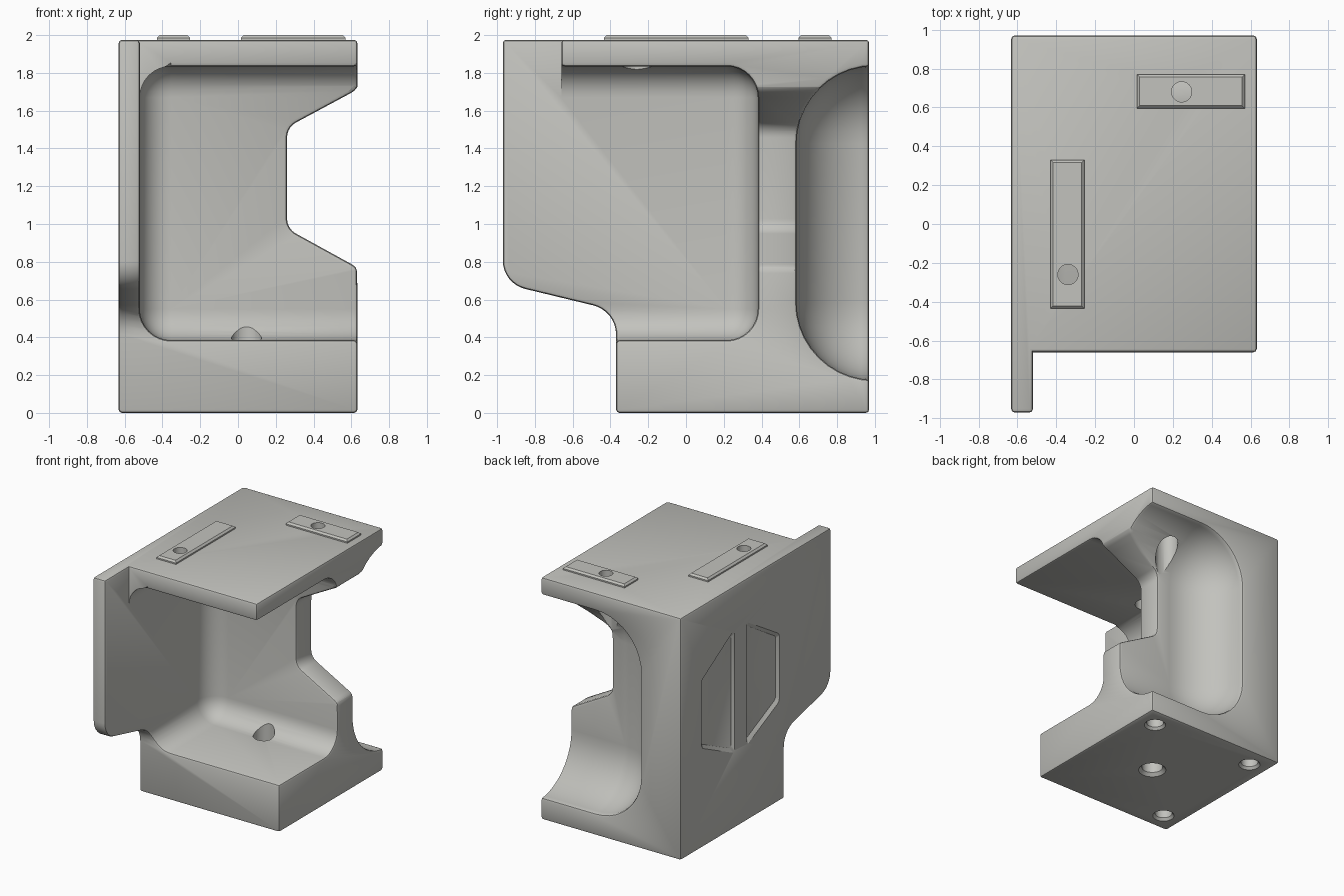
import bpy, bmesh, math
from mathutils import Vector

if "Cube" in bpy.data.objects:
    bpy.data.objects.remove(bpy.data.objects["Cube"])

grey = bpy.data.materials.new("warm_grey")
grey.diffuse_color = (0.54, 0.54, 0.51, 1)
grey.use_nodes = True
grey.node_tree.nodes["Principled BSDF"].inputs["Base Color"].default_value = grey.diffuse_color


def finish(name, bm):
    bmesh.ops.recalc_face_normals(bm, faces=bm.faces[:])
    me = bpy.data.meshes.new(name)
    bm.to_mesh(me)
    bm.free()
    me.materials.append(grey)
    ob = bpy.data.objects.new(name, me)
    bpy.context.collection.objects.link(ob)
    return ob


def box(name, lo, hi, r=0, segs=8, top_only=False):
    """Box between two corners, with optionally rounded edges."""
    bm = bmesh.new()
    bmesh.ops.create_cube(bm, size=1)
    for v in bm.verts:
        v.co = [l + (c + 0.5) * (h - l) for c, l, h in zip(v.co, lo, hi)]
    if r:
        edges = [e for e in bm.edges
                 if not top_only or all(v.co.z > hi[2] - 1e-4 for v in e.verts)]
        bmesh.ops.bevel(bm, geom=edges, offset=r, segments=segs, profile=0.5,
                        affect='EDGES', clamp_overlap=False)
    return finish(name, bm)


def rounded(corners, segs=8):
    """Outline from (u, v, radius) corners."""
    out, n = [], len(corners)
    for i, (u, v, r) in enumerate(corners):
        p = Vector((u, v))
        if not r:
            out.append(p)
            continue
        a = (Vector(corners[i - 1][:2]) - p).normalized()
        b = (Vector(corners[(i + 1) % n][:2]) - p).normalized()
        half = a.angle(b) / 2
        centre = p + (a + b).normalized() * (r / math.sin(half))
        start = p + a * (r / math.tan(half)) - centre
        end = p + b * (r / math.tan(half)) - centre
        total = math.pi - 2 * half
        for k in range(segs + 1):
            t = k / segs
            out.append(centre + (start * math.sin((1 - t) * total)
                                 + end * math.sin(t * total)) / math.sin(total))
    return out


def prism(name, pts, axis, a, b, scale=1):
    """Extrude an outline along x or y; the far end can be scaled."""
    bm = bmesh.new()
    mid = sum(pts, Vector((0, 0))) / len(pts)
    rings = []
    for d, s in ((a, 1), (b, scale)):
        ring = []
        for p in pts:
            q = mid + (p - mid) * s
            ring.append(bm.verts.new((d, q.x, q.y) if axis == 'x' else (q.x, d, q.y)))
        rings.append(ring)
        bm.faces.new(ring)
    n = len(pts)
    for i in range(n):
        j = (i + 1) % n
        bm.faces.new((rings[0][i], rings[0][j], rings[1][j], rings[1][i]))
    return finish(name, bm)


def bore(x, y, steps, n=32):
    """Stepped round cutter from (height, radius) steps."""
    bm = bmesh.new()
    rings = [[bm.verts.new((x + r * math.cos(2 * math.pi * k / n),
                            y + r * math.sin(2 * math.pi * k / n), z))
              for k in range(n)] for z, r in steps]
    bm.faces.new(rings[0])
    bm.faces.new(rings[-1])
    for lo, hi in zip(rings, rings[1:]):
        for k in range(n):
            j = (k + 1) % n
            bm.faces.new((lo[k], lo[j], hi[j], hi[k]))
    return finish("bore_cutter", bm)


def cut(ob, cutters):
    for c in cutters:
        mod = ob.modifiers.new("cut", 'BOOLEAN')
        mod.operation, mod.solver, mod.object = 'DIFFERENCE', 'EXACT', c
    dg = bpy.context.evaluated_depsgraph_get()
    me = bpy.data.meshes.new_from_object(ob.evaluated_get(dg))
    ob.modifiers.clear()
    ob.data = me


def discard(cutters):
    for c in cutters:
        bpy.data.objects.remove(c)


# Housing: side outline across the full width, then pockets
side = rounded([(-0.37, 0, 0), (0.97, 0, 0), (0.97, 1.975, 0), (-0.97, 1.975, 0),
                (-0.97, 0.685, 0.155), (-0.37, 0.54, 0.16)])
housing = prism("housing", side, 'x', -0.632, 0.632)
notch = rounded([(0.642, 0.6, 0), (0.642, 0.765, 0.08), (0.26, 0.975, 0.09),
                 (0.26, 1.512, 0.09), (0.642, 1.717, 0.08), (0.642, 1.8, 0),
                 (0.9, 1.8, 0), (0.9, 0.6, 0)])
pockets = [
    box("front_cutter", (-0.52, -2, -1), (2, -0.66, 3)),
    box("front_pocket", (-0.52, -3, 0.385), (2, 0.38, 1.835), 0.165),
    box("back_pocket", (-0.27, 0.585, 0.175), (2, 2.5, 1.835), 0.41, 10),
    prism("notch_cutter", notch, 'y', 0.0, 1.5),
]
cut(housing, pockets)
discard(pockets)

# Soft outer edges, leaving the thin tip under the roof lip sharp
bm = bmesh.new()
bm.from_mesh(housing.data)
bmesh.ops.remove_doubles(bm, verts=bm.verts[:], dist=0.003)
bmesh.ops.dissolve_limit(bm, angle_limit=math.radians(0.5),
                         verts=bm.verts[:], edges=bm.edges[:])


def soft(e):
    m = (e.verts[0].co + e.verts[1].co) / 2
    tip = m.x < -0.4 and abs(m.y + 0.66) < 0.01 and m.z < 1.9
    return (len(e.link_faces) == 2 and e.is_convex and not tip
            and e.calc_face_angle() > math.radians(32))


bmesh.ops.bevel(bm, geom=[e for e in bm.edges if soft(e)], offset=0.018, segments=2,
                profile=0.5, affect='EDGES', clamp_overlap=False)
bm.to_mesh(housing.data)
bm.free()

# Roof pads
pads = [box("roof_pad_back", (0.015, 0.595, 1.972), (0.57, 0.77, 2.0), 0.014, 1, True),
        box("roof_pad_side", (-0.43, -0.435, 1.972), (-0.255, 0.33, 2.0), 0.014, 1, True)]

# Bolt bores through roof and base
roof_bores = [bore(x, y, [(z, 0.085), (1.92, 0.085), (1.92, 0.052), (2.1, 0.052)])
              for x, y, z in ((0.245, 0.68, 1.3), (-0.34, -0.26, 1.6))]
base_bores = [bore(x, y, [(-0.01, 0.09), (0.02, 0.065), (0.12, 0.065)])
              for x, y in ((0.47, 0.81), (-0.47, 0.81), (-0.47, -0.21))]
base_bores.append(bore(0.045, 0.27, [(-0.01, 0.115), (0.025, 0.08), (0.7, 0.08)]))

# Recessed panels on the left wall, mirrored about their shared middle
panels = []
for s in (1, -1):
    shape = rounded([(0.2 + s * 0.065, 0.59, 0.02), (0.2 + s * 0.065, 1.65, 0.02),
                     (0.2 + s * 0.51, 1.38, 0.04), (0.2 + s * 0.51, 0.8, 0.04)], 3)
    panels.append(prism("panel_cutter", shape, 'x', -0.645, -0.61, 0.88))

cut(housing, roof_bores + base_bores + panels)
for pad in pads:
    cut(pad, roof_bores)
discard(roof_bores + base_bores + panels)

# Smooth curves, crisp edges
for ob in [housing] + pads:
    bpy.ops.object.select_all(action='DESELECT')
    ob.select_set(True)
    bpy.context.view_layer.objects.active = ob
    bpy.ops.object.shade_smooth_by_angle(angle=math.radians(30))
